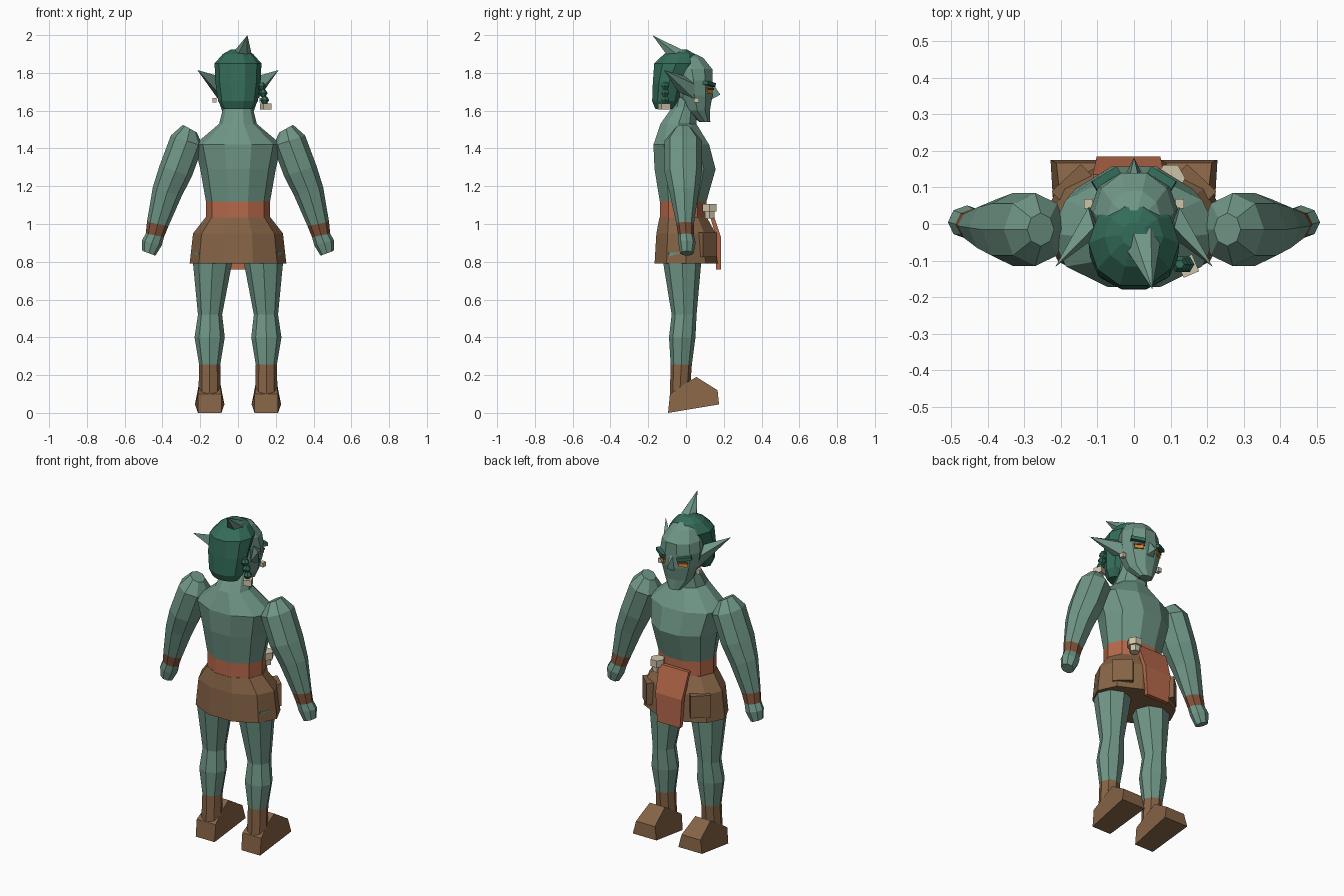
import bpy
import bmesh
from math import cos, sin, pi
from mathutils import Vector, Matrix

if "Cube" in bpy.data.objects:
    bpy.data.objects.remove(bpy.data.objects["Cube"])


def material(name, r, g, b):
    m = bpy.data.materials.new(name)
    m.use_nodes = True
    m.diffuse_color = (r, g, b, 1)
    m.node_tree.nodes["Principled BSDF"].inputs["Base Color"].default_value = (r, g, b, 1)
    return m


SKIN = material("green_skin", .16, .305, .24)
HAIR = material("dark_green_hair", .034, .15, .10)
LEATHER = material("brown_leather", .235, .125, .06)
BAND = material("wrist_leather", .22, .085, .042)
CLOTH = material("terracotta_cloth", .47, .14, .07)
BONE = material("bone", .62, .55, .40)
AMBER = material("amber_eye", .75, .28, .02)


def finish(name, bm, mats):
    bmesh.ops.recalc_face_normals(bm, faces=bm.faces)
    me = bpy.data.meshes.new(name)
    bm.to_mesh(me)
    bm.free()
    for m in mats:
        me.materials.append(m)
    ob = bpy.data.objects.new(name, me)
    bpy.context.scene.collection.objects.link(ob)
    return ob


def loft(name, rings, mats, sides=10, bands=None, flip=1):
    """Join rings of (x, y, z, rx, ry, tilt); bands gives a material per segment."""
    bm = bmesh.new()
    loops = []
    for x, y, z, rx, ry, t in rings:
        loop = []
        for i in range(sides):
            a = 2 * pi * i / sides
            u = rx * cos(a)
            loop.append(bm.verts.new((flip * (x + u * cos(t)), y + ry * sin(a), z + u * sin(t))))
        loops.append(loop)
    for k in range(len(loops) - 1):
        p, q = loops[k], loops[k + 1]
        for i in range(sides):
            j = (i + 1) % sides
            f = bm.faces.new((p[i], p[j], q[j], q[i]))
            f.material_index = bands[k] if bands else 0
    for loop, k in ((loops[0], 0), (loops[-1], -1)):
        bm.faces.new(loop).material_index = bands[k] if bands else 0
    return finish(name, bm, mats)


def upright(rows, x=0):
    """Level rings from rows of (z, y centre, rx, ry)."""
    return [(x, y, z, rx, ry, 0) for z, y, rx, ry in rows]


def prism(name, profile, cx, half, mat):
    """Extrude a y-z profile across x; half(y, z) gives the half width."""
    bm = bmesh.new()
    a, b = [[bm.verts.new((cx + s * half(y, z), y, z)) for y, z in profile] for s in (-1, 1)]
    bm.faces.new(a)
    bm.faces.new(b)
    for i in range(len(a)):
        j = (i + 1) % len(a)
        bm.faces.new((a[i], a[j], b[j], b[i]))
    return finish(name, bm, [mat])


def spike(name, base, tip, mat):
    bm = bmesh.new()
    vs = [bm.verts.new(p) for p in base]
    t = bm.verts.new(tip)
    bm.faces.new(vs)
    for i in range(len(vs)):
        bm.faces.new((vs[i], vs[(i + 1) % len(vs)], t))
    return finish(name, bm, [mat])


def box(name, at, size, mat, turn=0, roll=0):
    bm = bmesh.new()
    rot = Matrix.Rotation(turn, 4, 'Z') @ Matrix.Rotation(roll, 4, 'Y')
    bmesh.ops.create_cube(bm, size=1, matrix=Matrix.Translation(at) @ rot @ Matrix.Diagonal((*size, 1)))
    return finish(name, bm, [mat])


# Torso, belt and neck
loft("torso", upright([(1.02, -.015, .17, .13), (1.12, -.015, .17, .13), (1.29, -.005, .2, .17),
                       (1.42, -.025, .23, .155), (1.53, -.04, .1, .1), (1.62, -.01, .077, .065),
                       (1.67, .0, .075, .06)]),
     [SKIN, CLOTH], bands=[1, 0, 0, 0, 0, 0])

# Skirt, hanging cloth and belt cup
loft("skirt", upright([(.79, 0, .256, .175), (.95, 0, .238, .165), (1.035, -.015, .172, .132)]), [LEATHER])
prism("front_cloth", [(.115, 1.08), (.135, 1.08), (.185, .93), (.185, .76), (.16, .76), (.16, .93)],
      -.015, lambda y, z: .075 + .07 * (z - .76), CLOTH)
loft("belt_cup", upright([(1.03, .125, .028, .028), (1.065, .125, .03, .03), (1.065, .125, .04, .042),
                          (1.105, .125, .04, .042)], .1), [BONE], sides=6)

# Head
loft("head", upright([(1.54, .1, .04, .03), (1.6, .06, .085, .07), (1.68, .045, .112, .1),
                      (1.76, .04, .12, .105), (1.82, .03, .11, .115), (1.88, .01, .075, .085),
                      (1.905, 0, .03, .04)]), [SKIN])
spike("nose", [(-.028, .125, 1.655), (.028, .125, 1.655), (.012, .13, 1.76), (-.012, .13, 1.76)],
      (0, .182, 1.685), SKIN)

# Hair and top horn
loft("hair", upright([(1.61, -.115, .08, .05), (1.65, -.105, .105, .078), (1.75, -.09, .12, .09),
                      (1.85, -.052, .124, .122), (1.9, -.035, .08, .085), (1.925, -.03, .035, .035)]), [HAIR])
horn_base = [Vector((.018 + .055 * cos(i * pi / 3), -.045 + .05 * sin(i * pi / 3),
                     1.895 + .02 * sin(i * pi / 3))) for i in range(6)]
spike("top_horn", horn_base, (.05, -.178, 2.0), SKIN)

# Side braid with a bead
for i in range(3):
    z = 1.73 - .037 * i
    x = .125 + .008 * i
    loft("braid_knot", upright([(z - .02, -.11, .012, .012), (z, -.11, .024, .024),
                                (z + .02, -.11, .012, .012)], x), [HAIR], sides=6)
box("braid_bead", (.147, -.115, 1.622), (.046, .05, .034), BONE, .4)

for s, side in ((1, "left"), (-1, "right")):
    # Ears, earrings, eyes and brows
    spike(side + "_ear", [(s * .105, .045, 1.66), (s * .125, .045, 1.74), (s * .11, -.01, 1.785),
                          (s * .11, -.04, 1.7)], (s * .215, -.117, 1.815), SKIN)
    box(side + "_earring", (s * .125, .055, 1.655), (.022, .026, .026), BONE)
    box(side + "_eye", (s * .067, .124, 1.7), (.05, .009, .018), AMBER, -.55 * s)
    box(side + "_eye_lid", (s * .067, .126, 1.714), (.058, .014, .01), BAND, -.55 * s)
    box(side + "_brow", (s * .074, .123, 1.742), (.08, .032, .02), HAIR, -.55 * s, -.15 * s)

    # Arm with wristband and hand
    loft(side + "_arm", [(.255, -.015, 1.505, .042, .045, .5), (.27, -.015, 1.44, .09, .1, .32),
                         (.33, -.015, 1.28, .09, .1, .32), (.375, -.01, 1.17, .08, .078, .3),
                         (.425, -.005, 1.0, .058, .046, .2), (.44, 0, .94, .049, .042, .2),
                         (.456, .005, .9, .054, .046, .25), (.472, .005, .845, .037, .036, .35)],
         [SKIN, BAND], sides=8, bands=[0, 0, 0, 0, 1, 0, 0], flip=s)

    # Leg with boot shaft, then foot
    loft(side + "_leg", [(.135, -.02, .85, .105, .1, 0), (.135, -.02, .79, .103, .1, 0),
                         (.148, -.01, .52, .064, .066, 0), (.15, -.02, .4, .08, .07, 0),
                         (.15, -.025, .255, .056, .056, 0), (.15, -.035, .06, .06, .052, 0)],
         [SKIN, LEATHER], sides=8, bands=[0, 0, 0, 0, 1], flip=s)
    prism(side + "_foot", [(-.095, 0), (.175, .045), (.167, .12), (.055, .19), (-.005, .155), (-.085, .1)],
          s * .15, lambda y, z: .05 if z > .15 else .062 if y < 0 or z > .1 else .078, LEATHER)

    # Hip pouch
    box(side + "_hip_pouch", (s * .168, .108, .89), (.11, .05, .13), LEATHER, -.75 * s)
